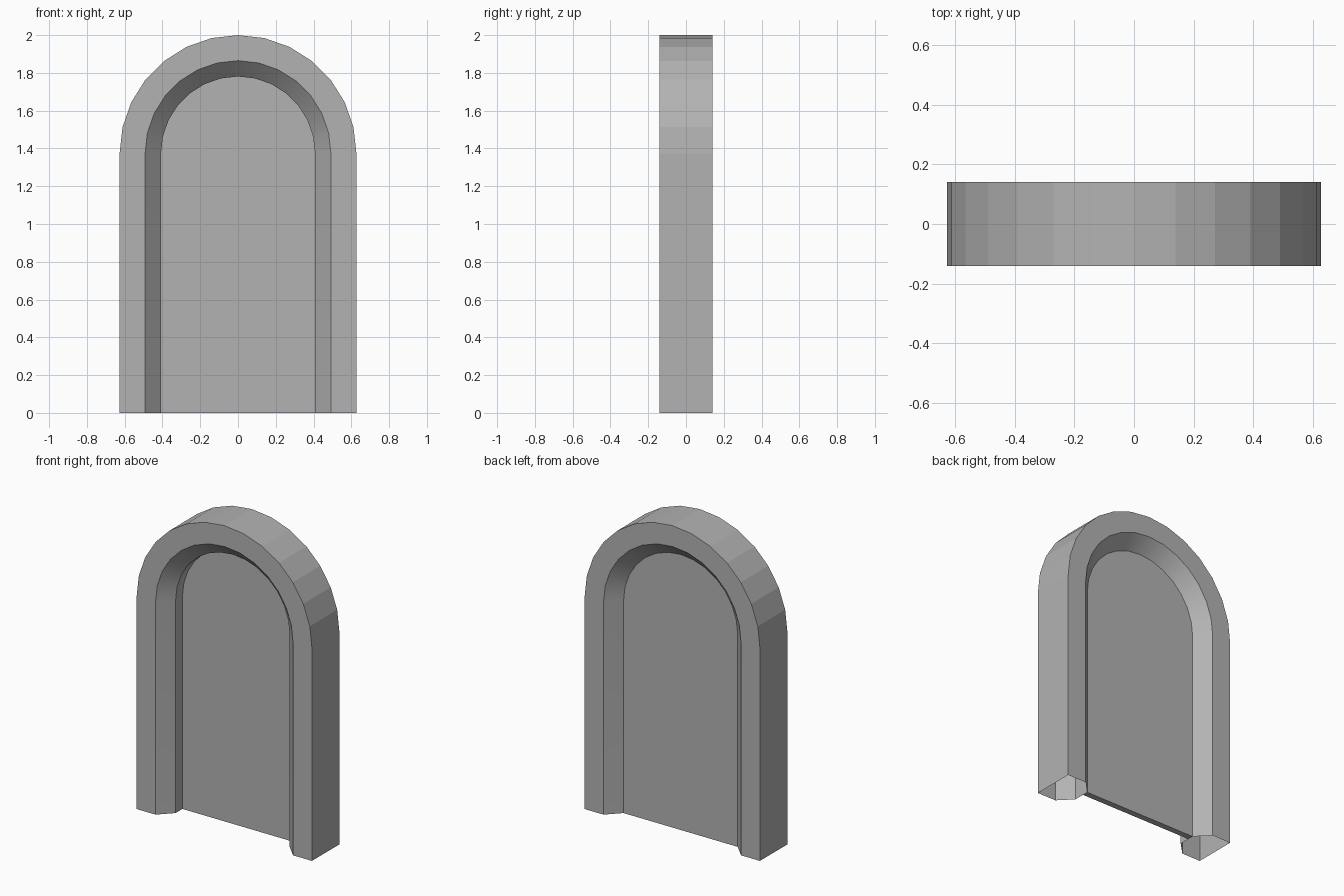
import bpy, bmesh
from math import sin, cos, pi

if "Cube" in bpy.data.objects:
    bpy.data.objects.remove(bpy.data.objects["Cube"])

SPRING = 1.373   # height where the arch begins
SEGMENTS = 14    # facets across the half circle

stone = bpy.data.materials.new("dark_grey")
stone.diffuse_color = (0.45, 0.45, 0.45, 1)
stone.use_nodes = True
stone.node_tree.nodes["Principled BSDF"].inputs["Base Color"].default_value = stone.diffuse_color


def arch_path(r):
    """(x, z) points up the right side, over the arch, down the left side."""
    arc = [(r * cos(pi * i / SEGMENTS), SPRING + r * sin(pi * i / SEGMENTS))
           for i in range(SEGMENTS + 1)]
    return [(r, 0)] + arc + [(-r, 0)]


def finish(bm, name):
    bmesh.ops.recalc_face_normals(bm, faces=bm.faces)
    mesh = bpy.data.meshes.new(name)
    bm.to_mesh(mesh)
    bm.free()
    mesh.materials.append(stone)
    obj = bpy.data.objects.new(name, mesh)
    bpy.context.collection.objects.link(obj)
    return obj


# Arched frame: chamfered cross-section (radius, y) swept along the arch,
# hollow and open at the feet; inner mouldings smooth, outer faces flat
section = [(0.627, -0.14), (0.492, -0.14), (0.408, -0.055),
           (0.408, 0.055), (0.492, 0.14), (0.627, 0.14)]
bm = bmesh.new()
rails = [[bm.verts.new((x, y, z)) for x, z in arch_path(r)] for r, y in section]
for k, a in enumerate(rails):
    b = rails[(k + 1) % len(rails)]
    for i in range(len(a) - 1):
        face = bm.faces.new((a[i], b[i], b[i + 1], a[i + 1]))
        face.smooth = k in (1, 2, 3)
for rail in rails:
    for p, q in zip(rail, rail[1:]):
        bm.edges.get((p, q)).smooth = False
finish(bm, "arch_frame")

# Door panel: thin slab filling the opening, set towards the back
bm = bmesh.new()
face = bm.faces.new([bm.verts.new((x, 0.015, z)) for x, z in arch_path(0.408)])
slab = bmesh.ops.extrude_face_region(bm, geom=[face], use_keep_orig=True)
bmesh.ops.translate(bm, vec=(0, 0.04, 0),
                    verts=[v for v in slab["geom"] if isinstance(v, bmesh.types.BMVert)])
finish(bm, "door_panel")
